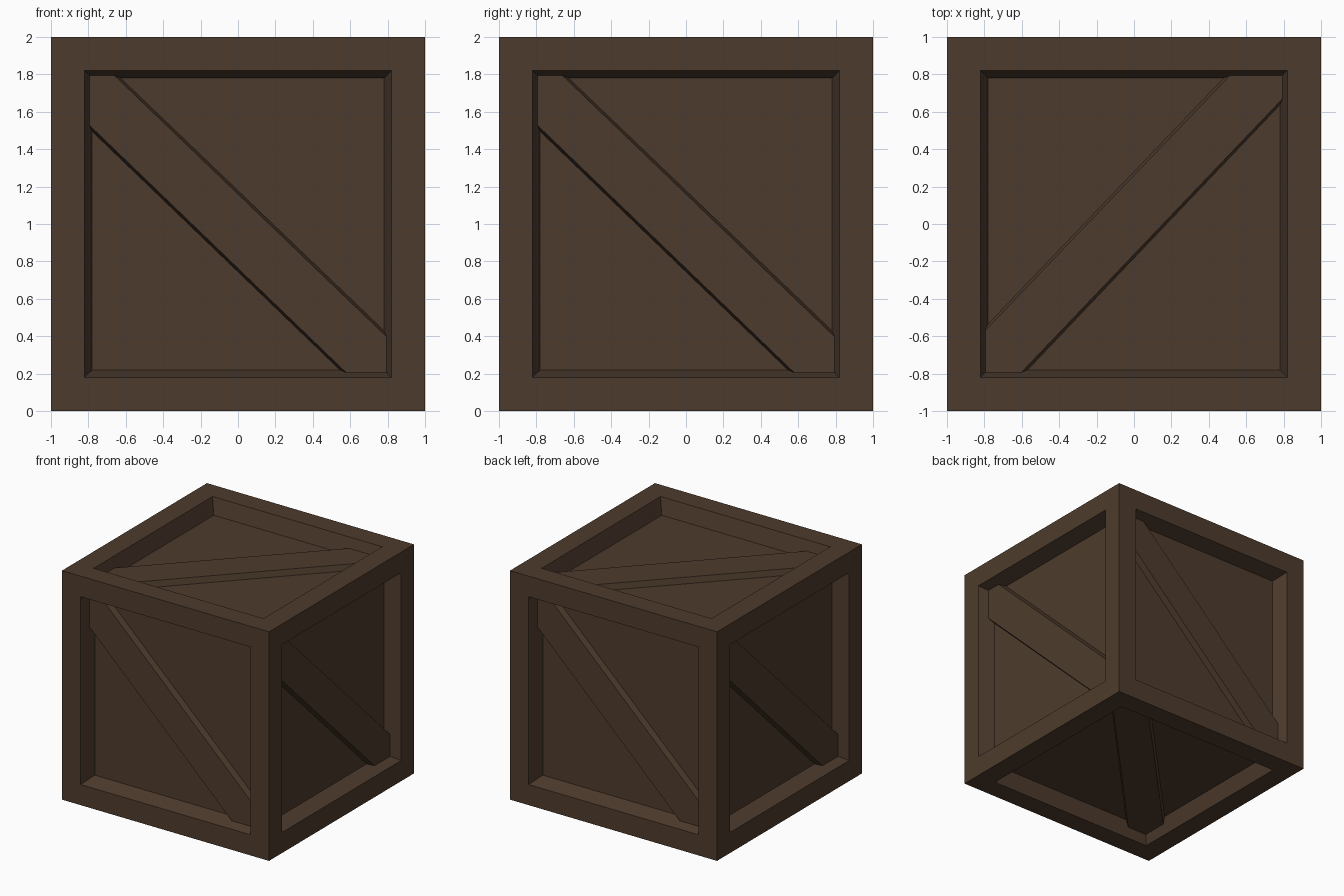
import bpy, bmesh, math
from mathutils import Matrix, Vector

if "Cube" in bpy.data.objects:
    bpy.data.objects.remove(bpy.data.objects["Cube"])

wood = bpy.data.materials.new("dark brown wood")
wood.diffuse_color = (0.076, 0.044, 0.026, 1)
wood.use_nodes = True
wood.node_tree.nodes["Principled BSDF"].inputs["Base Color"].default_value = wood.diffuse_color


def add_object(name, bm, matrix):
    bmesh.ops.recalc_face_normals(bm, faces=bm.faces)
    me = bpy.data.meshes.new(name)
    bm.to_mesh(me)
    bm.free()
    me.materials.append(wood)
    me.transform(matrix)
    if matrix.determinant() < 0:
        me.flip_normals()
    ob = bpy.data.objects.new(name, me)
    bpy.context.collection.objects.link(ob)


CENTRE = Matrix.Translation((0, 0, 1))
RIM, WALL, DEPTH = 0.18, 0.04, 0.138  # frame width, wall slope, recess depth
BRACE_D, LIM = 0.086, 0.796           # brace top depth and its end limit

# Crate box: every side inset to a frame, then pushed in with sloping walls
bm = bmesh.new()
bmesh.ops.create_cube(bm, size=2)
bm.normal_update()
sides = bm.faces[:]
for thickness in (RIM, WALL):
    bmesh.ops.inset_individual(bm, faces=sides, thickness=thickness, use_even_offset=True)
for f in sides:
    n = f.normal.copy()
    for v in f.verts:
        v.co -= n * DEPTH
add_object("crate_frame", bm, CENTRE)


# Diagonal brace lying in the recess of a side that faces local +z
def brace(name, outline, matrix):
    bm = bmesh.new()
    inner = 1 - RIM - WALL
    top, base = [], []
    for p in outline:
        q = []
        for c in p:
            s = math.copysign(1, c)
            q.append(s * inner if abs(c) == LIM else c - s * 0.036)
        top.append(bm.verts.new((p[0], p[1], 1 - BRACE_D)))
        base.append(bm.verts.new((q[0], q[1], 1 - DEPTH - 0.001)))
    bm.faces.new(top)
    bm.faces.new(base[::-1])
    for i in range(len(top)):
        j = (i + 1) % len(top)
        bm.faces.new((top[i], base[i], base[j], top[j]))
    add_object(name, bm, CENTRE @ matrix)


side_outline = [(-LIM, LIM), (-LIM, 0.53), (0.58, -LIM),
                (LIM, -LIM), (LIM, -0.605), (-0.663, LIM)]
top_outline = [(-LIM, -LIM), (-0.605, -LIM), (LIM, 0.672),
               (LIM, LIM), (0.515, LIM), (-LIM, -0.57)]

# Four upright sides, each a quarter turn of the front
stand = Matrix.Rotation(math.pi / 2, 4, 'X')
for k, name in enumerate(("front", "right", "back", "left")):
    brace(name + "_brace", side_outline,
          Matrix.Rotation(k * math.pi / 2, 4, 'Z') @ stand)

# Top, and its mirror image underneath
brace("top_brace", top_outline, Matrix.Identity(4))
brace("bottom_brace", top_outline, Matrix.Scale(-1, 4, Vector((0, 0, 1))))
